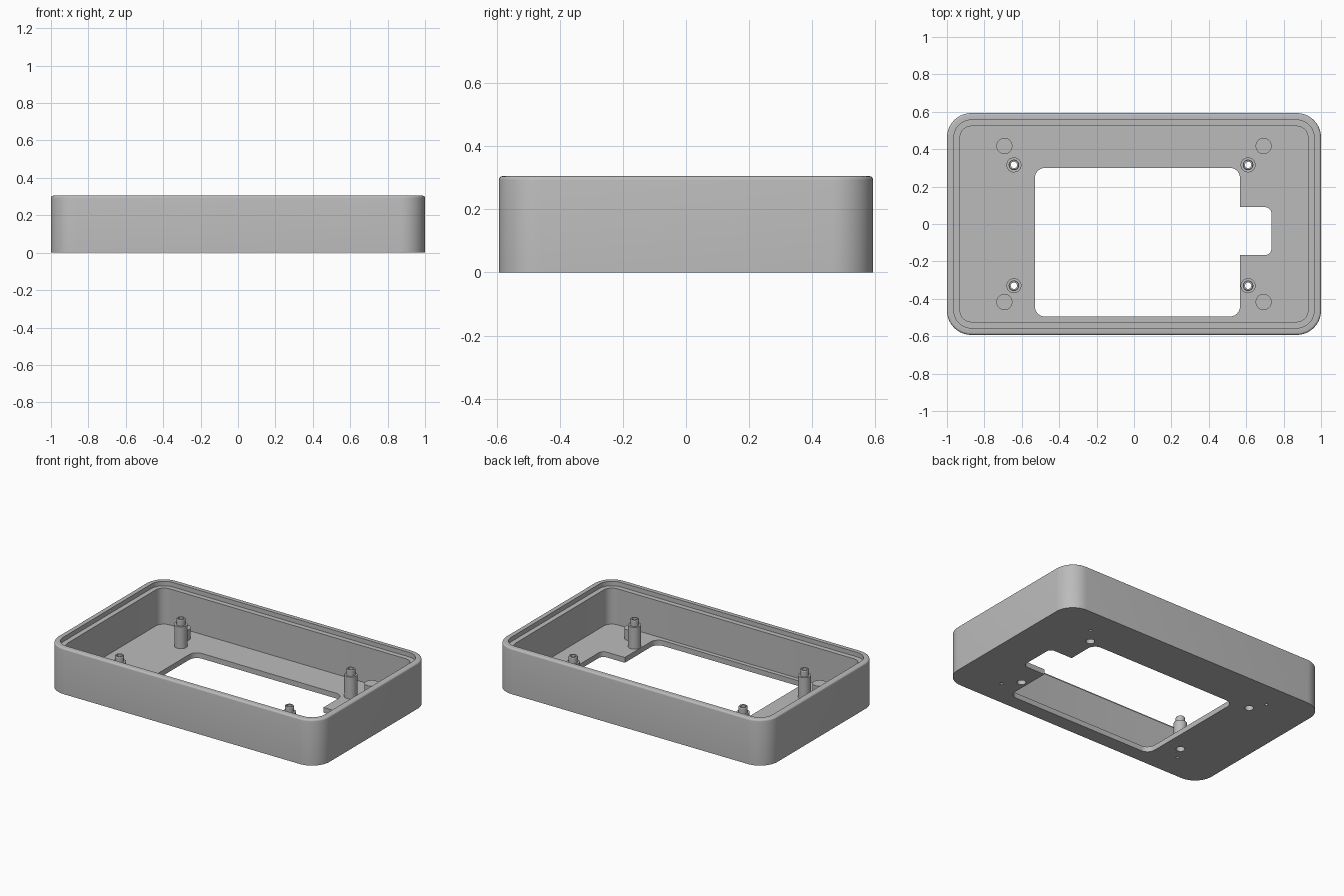
import bpy, bmesh, math

if "Cube" in bpy.data.objects:
    bpy.data.objects.remove(bpy.data.objects["Cube"])

FLOOR = 0.035   # floor thickness
TOP = 0.305     # rim height

grey = bpy.data.materials.new("plain_grey")
grey.diffuse_color = (0.5, 0.5, 0.5, 1)
grey.use_nodes = True
grey.node_tree.nodes["Principled BSDF"].inputs["Base Color"].default_value = grey.diffuse_color


def rounded_rect(x0, x1, y0, y1, r, z, seg=10):
    """Ring of points of a rectangle with rounded corners."""
    pts = []
    corners = [(x1 - r, y1 - r), (x0 + r, y1 - r), (x0 + r, y0 + r), (x1 - r, y0 + r)]
    for i, (cx, cy) in enumerate(corners):
        for k in range(seg + 1):
            a = (i + k / seg) * math.pi / 2
            pts.append((cx + r * math.cos(a), cy + r * math.sin(a), z))
    return pts


def circle(cx, cy, r, z, seg=32):
    return [(cx + r * math.cos(2 * math.pi * k / seg),
             cy + r * math.sin(2 * math.pi * k / seg), z) for k in range(seg)]


def loft(name, rings, closed=False):
    """Skin a list of rings; cap both ends, or join last ring to first."""
    bm = bmesh.new()
    loops = [[bm.verts.new(p) for p in ring] for ring in rings]
    pairs = list(zip(loops, loops[1:]))
    if closed:
        pairs.append((loops[-1], loops[0]))
    else:
        bm.faces.new(loops[0])
        bm.faces.new(loops[-1])
    n = len(loops[0])
    for a, b in pairs:
        for i in range(n):
            j = (i + 1) % n
            bm.faces.new((a[i], a[j], b[j], b[i]))
    bmesh.ops.recalc_face_normals(bm, faces=bm.faces)
    mesh = bpy.data.meshes.new(name)
    bm.to_mesh(mesh)
    bm.free()
    ob = bpy.data.objects.new(name, mesh)
    bpy.context.collection.objects.link(ob)
    mesh.materials.append(grey)
    return ob


def activate(ob):
    bpy.ops.object.select_all(action='DESELECT')
    ob.select_set(True)
    bpy.context.view_layer.objects.active = ob


def smooth(ob):
    activate(ob)
    bpy.ops.object.shade_smooth_by_angle(angle=math.radians(30))


def cut(ob, cutter):
    cutter.hide_render = True
    activate(ob)
    mod = ob.modifiers.new("cut", 'BOOLEAN')
    mod.operation = 'DIFFERENCE'
    mod.solver = 'EXACT'
    mod.object = cutter
    bpy.ops.object.modifier_apply(modifier=mod.name)
    bpy.data.objects.remove(cutter)


# Case shell: (inset, height) profile from outer bottom over the rim to the floor
F = 0.012
profile = [(0, 0)]
for k in range(5):
    a = k * math.pi / 8
    profile.append((F - F * math.cos(a), TOP - F + F * math.sin(a)))
profile += [(0.037, TOP), (0.037, TOP - 0.03), (0.07, TOP - 0.03), (0.07, FLOOR)]
case = loft("case_shell", [
    rounded_rect(-1 + d, 1 - d, -0.593 + d, 0.593 - d, 0.13 - d, z) for d, z in profile])

# Floor window with side notch
for x0, x1, y0, y1, r in [(-0.53, 0.567, -0.495, 0.30, 0.055),
                          (0.30, 0.735, -0.166, 0.09, 0.035)]:
    cut(case, loft("window_cutter", [
        rounded_rect(x0, x1, y0, y1, r, z) for z in (-0.1, 0.1)]))

posts = [(x, y) for x in (-0.642, 0.61) for y in (-0.33, 0.316)]
bosses = [(x, y) for x in (-0.693, 0.693) for y in (-0.417, 0.417)]

# Holes through the floor under posts and bosses
for places, r in ((posts, 0.027), (bosses, 0.01)):
    for x, y in places:
        cut(case, loft("hole_cutter", [circle(x, y, r, z) for z in (-0.1, 0.1)]))
smooth(case)

# Hollow standoff posts with a narrower tip and a counterbore from below
post_profile = [(0.027, FLOOR), (0.04, FLOOR), (0.04, 0.18), (0.028, 0.18),
                (0.028, 0.215), (0.025, 0.22), (0.017, 0.22), (0.017, 0.14), (0.027, 0.14)]
for x, y in posts:
    smooth(loft("standoff_post", [circle(x, y, r, z) for r, z in post_profile], closed=True))

# Low screw bosses with blind holes open at the bottom
boss_profile = [(0.01, 0.085), (0.01, FLOOR), (0.043, FLOOR), (0.043, 0.105)]
for x, y in bosses:
    smooth(loft("screw_boss", [circle(x, y, r, z) for r, z in boss_profile]))
